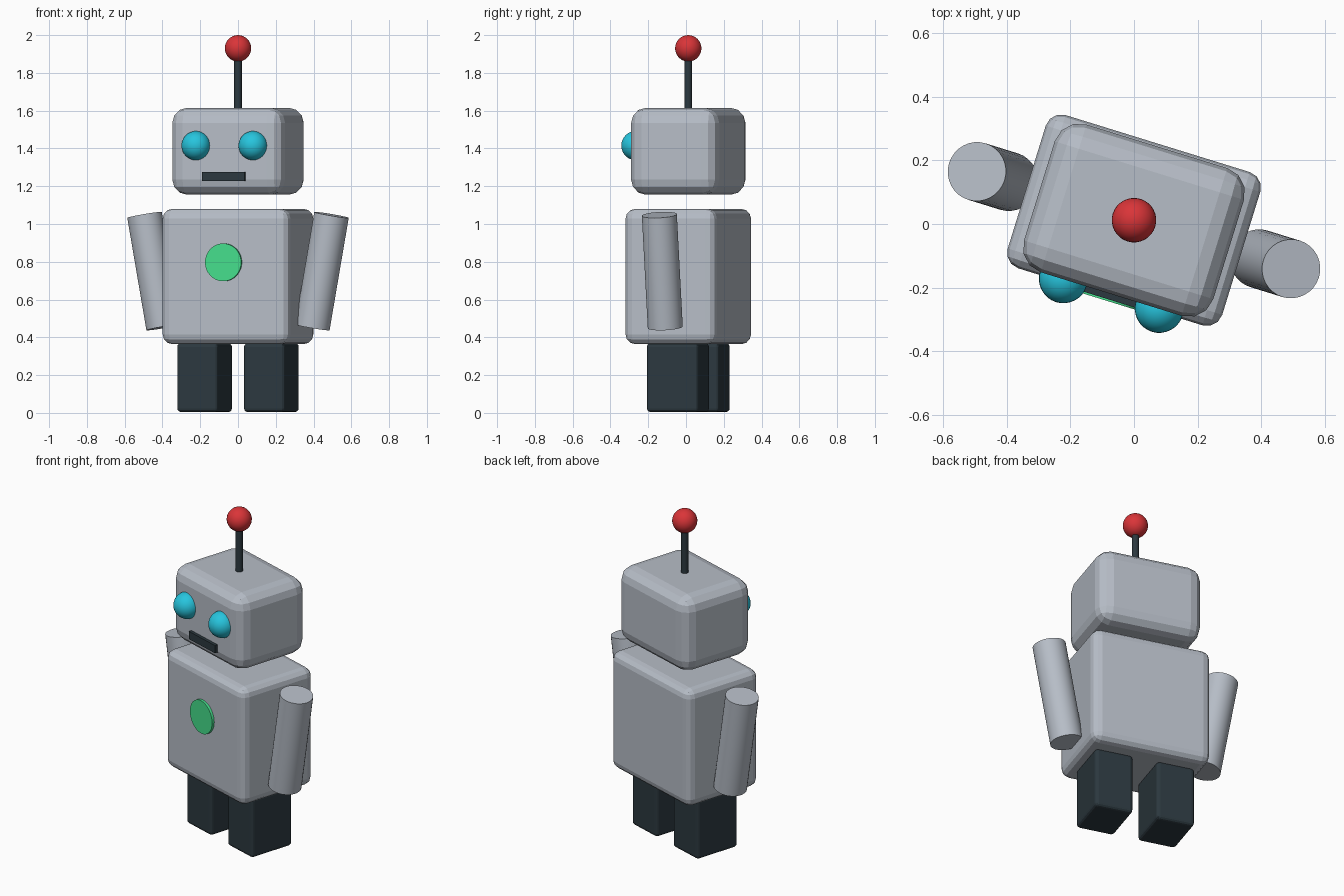
import bpy
import math
from mathutils import Matrix, Vector

cube = bpy.data.objects.get("Cube")
if cube:
    bpy.data.objects.remove(cube, do_unlink=True)

# The whole figure is turned a little about the vertical axis
TURN = Matrix.Translation((0, 0.012, 0)) @ Matrix.Rotation(-0.3, 4, 'Z')


def material(name, colour):
    mat = bpy.data.materials.new(name)
    mat.use_nodes = True
    mat.diffuse_color = (*colour, 1)
    mat.node_tree.nodes["Principled BSDF"].inputs["Base Color"].default_value = (*colour, 1)
    return mat


GREY = material("light grey metal", (0.47, 0.51, 0.57))
DARK = material("dark slate", (0.025, 0.04, 0.05))
CYAN = material("cyan", (0.02, 0.56, 0.73))
GREEN = material("green", (0.06, 0.73, 0.26))
RED = material("red", (0.7, 0.035, 0.04))


def finish(name, mat, tilt=Matrix()):
    """Name and colour the active object, then turn it with the figure."""
    obj = bpy.context.object
    obj.name = obj.data.name = name
    obj.data.materials.append(mat)
    obj.matrix_world = TURN @ Matrix.Translation(obj.location) @ tilt
    return obj


def box(name, mat, centre, size, bevel=0):
    bpy.ops.mesh.primitive_cube_add(size=1, location=centre)
    obj = finish(name, mat)
    obj.data.transform(Matrix.Diagonal((*size, 1)))
    if bevel:
        mod = obj.modifiers.new("rounded edges", 'BEVEL')
        mod.width = bevel
        mod.segments = 3


def ball(name, mat, centre, radius):
    bpy.ops.mesh.primitive_uv_sphere_add(segments=32, ring_count=16, radius=radius, location=centre)
    bpy.ops.object.shade_smooth()
    finish(name, mat)


def rod(name, mat, start, end, radius):
    start, end = Vector(start), Vector(end)
    axis = end - start
    bpy.ops.mesh.primitive_cylinder_add(vertices=32, radius=radius, depth=axis.length,
                                        location=(start + end) / 2)
    bpy.ops.object.shade_smooth_by_angle(angle=math.radians(40))
    finish(name, mat, axis.to_track_quat('Z', 'Y').to_matrix().to_4x4())


# Torso and floating head
box("torso", GREY, (0, 0, 0.722), (0.707, 0.505, 0.715), 0.05)
box("head", GREY, (0, 0, 1.385), (0.624, 0.487, 0.46), 0.08)

# Paired parts
for side, label in ((-1, "right"), (1, "left")):
    box(label + "_leg", DARK, (side * 0.185, 0, 0.187), (0.226, 0.286, 0.365), 0.02)
    rod(label + "_arm", GREY, (side * 0.412, 0, 0.453), (side * 0.518, 0, 1.048), 0.093)
    ball(label + "_eye", CYAN, (side * 0.158, -0.242, 1.415), 0.077)

# Mouth and chest light
box("mouth", DARK, (0, -0.248, 1.252), (0.235, 0.028, 0.047))
rod("chest_light", GREEN, (0, -0.24, 0.797), (0, -0.268, 0.797), 0.1)

# Antenna
rod("antenna_stem", DARK, (0, 0, 1.58), (0, 0, 1.9), 0.02)
ball("antenna_ball", RED, (0, 0, 1.93), 0.07)
